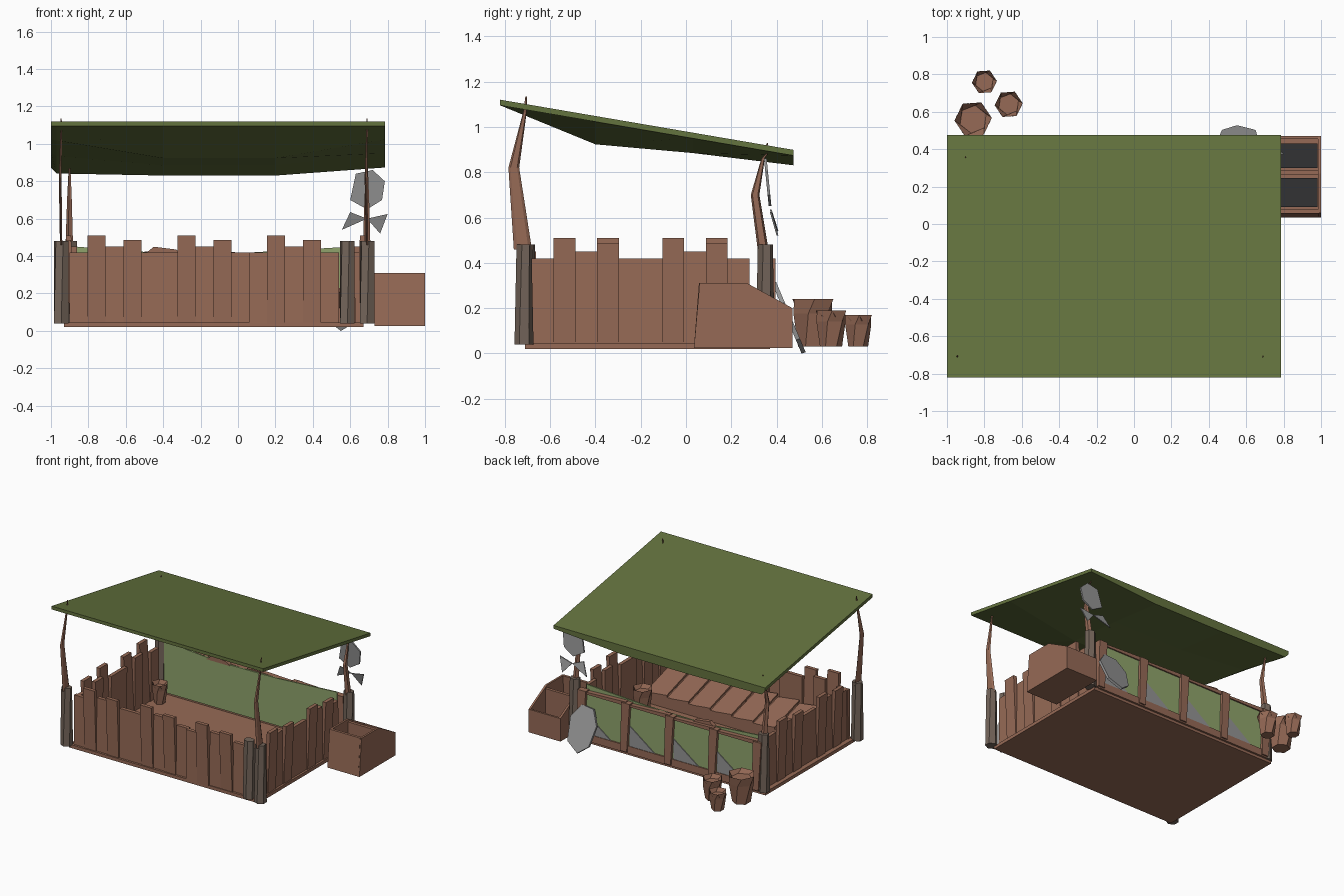
import bpy, bmesh, math
from mathutils import Vector

cube = bpy.data.objects.get("Cube")
if cube:
    bpy.data.objects.remove(cube, do_unlink=True)


def material(name, rgb):
    lin = [(c / 255 / 12.92 if c < 11 else ((c / 255 + 0.055) / 1.055) ** 2.4) for c in rgb]
    m = bpy.data.materials.new(name)
    m.use_nodes = True
    m.diffuse_color = (*lin, 1)
    m.node_tree.nodes["Principled BSDF"].inputs["Base Color"].default_value = (*lin, 1)
    return m


WOOD = material("brown wood", (150, 106, 86))
POST = material("weathered post", (116, 101, 90))
ROOF = material("olive roof", (100, 115, 62))
CLOTH = material("pale green cloth", (144, 164, 108))
STONE = material("grey stone", (148, 148, 148))
DARK = material("dark soil", (50, 50, 52))


def finish(name, bm, mat):
    bmesh.ops.recalc_face_normals(bm, faces=bm.faces)
    mesh = bpy.data.meshes.new(name)
    bm.to_mesh(mesh)
    bm.free()
    mesh.materials.append(mat)
    ob = bpy.data.objects.new(name, mesh)
    bpy.context.collection.objects.link(ob)


def box(bm, lo, hi, top=(0, 0)):
    """Box between two corners, with its top shifted sideways."""
    verts = bmesh.ops.create_cube(bm, size=1)["verts"]
    for v in verts:
        upper = v.co.z > 0
        v.co = Vector([(hi if c > 0 else lo)[i] for i, c in enumerate(v.co)])
        if upper:
            v.co.x += top[0]
            v.co.y += top[1]


def loft(bm, rings, sides, twist=0):
    """Closed skin through rings of (x, y, z, rx, ry)."""
    loops = []
    for k, (x, y, z, rx, ry) in enumerate(rings):
        angles = [math.tau * (i + 0.5) / sides + twist * k for i in range(sides)]
        loops.append([bm.verts.new((x + rx * math.cos(a), y + ry * math.sin(a), z)) for a in angles])
    for a, b in zip(loops, loops[1:]):
        for i in range(sides):
            j = (i + 1) % sides
            bm.faces.new((a[i], a[j], b[j], b[i]))
    bm.faces.new(loops[0])
    bm.faces.new(loops[-1])


def plate(bm, pts, offset):
    """Polygon thickened along an offset."""
    face = bm.faces.new([bm.verts.new(p) for p in pts])
    out = bmesh.ops.extrude_face_region(bm, geom=[face])["geom"]
    bmesh.ops.translate(bm, vec=offset, verts=[g for g in out if isinstance(g, bmesh.types.BMVert)])


# Floor
bm = bmesh.new()
box(bm, (-0.93, -0.71, 0.02), (0.67, 0.37, 0.045))
finish("floor", bm, WOOD)

# Roof: flat sloping top, underside sagging in the middle and at the back
XS, YS = (-1, -0.97, -0.4, 0.2, 0.785), (-0.82, -0.4, 0.03, 0.475)
EDGE, SIDE, MIDDLE = (0.025,) * 4, (0.025, 0.03, 0.04, 0.057), (0.025, 0.125, 0.09, 0.068)
SAGS = (EDGE, SIDE, MIDDLE, MIDDLE, EDGE)
bm = bmesh.new()


def roof_top(y):
    return 1.12 - (y + 0.82) * 0.171


top = [[bm.verts.new((x, y, roof_top(y))) for y in YS] for x in XS]
low = [[bm.verts.new((x, y, roof_top(y) - s)) for y, s in zip(YS, sag)] for x, sag in zip(XS, SAGS)]
for i in range(4):
    for j in range(3):
        for g in (top, low):
            bm.faces.new((g[i][j], g[i + 1][j], g[i + 1][j + 1], g[i][j + 1]))
    for k in (0, 3):
        bm.faces.new((top[i][k], top[i + 1][k], low[i + 1][k], low[i][k]))
for j in range(3):
    for k in (0, 4):
        bm.faces.new((top[k][j], top[k][j + 1], low[k][j + 1], low[k][j]))
finish("roof", bm, ROOF)

# Fences: repeated groups of five uneven planks, standing edge to edge
HEIGHTS = (0.42, 0.51, 0.45, 0.485, 0.42)
PITCH = 0.096


def fence(name, start, groups, along_x, line, outward, heights, skew=0):
    bm = bmesh.new()
    for n in range(5 * groups):
        a = start + n * PITCH
        b = a + PITCH
        k = n % 5
        c = line + outward * (0.006 * (k % 2) + skew * k)
        lean = outward * (0.02 if k % 2 else -0.005)
        if along_x:
            box(bm, (a, c - 0.014, 0.04), (b, c + 0.014, heights[k]), (0, lean))
        else:
            box(bm, (c - 0.014, a, 0.04), (c + 0.014, b, heights[k]), (lean, 0))
    finish(name, bm, WOOD)


fence("front_fence", -0.9, 2, True, -0.68, -1, HEIGHTS)
fence("front_fence_end", 0.06, 1, True, -0.70, -1, HEIGHTS, -0.005)
fence("left_fence", -0.68, 2, False, 0.64, 1, HEIGHTS)
fence("right_fence", -0.68, 2, False, -0.88, -1, HEIGHTS[::-1])

# Low bench of tilted slats behind the front fence
bm = bmesh.new()
box(bm, (-0.86, -0.38, 0.04), (0.6, -0.36, 0.13))
for n in range(8):
    a = -0.86 + 0.182 * n
    plate(bm, [(a, -0.36, 0.13), (a + 0.182, -0.36, 0.11), (a + 0.182, -0.66, 0.2), (a, -0.66, 0.225)],
          (0, 0, 0.015))
finish("slatted_bench", bm, WOOD)

# Corner posts
POSTS = {"front_right_post": (-0.945, -0.715), "front_left_post": (0.69, -0.715),
         "gate_post": (0.585, -0.70), "back_left_post": (0.69, 0.35), "back_right_post": (-0.9, 0.35)}
for name, (x, y) in POSTS.items():
    bm = bmesh.new()
    loft(bm, [(x, y, 0.04, 0.045, 0.042), (x, y, 0.48, 0.04, 0.034)], 6, 0.25)
    finish(name, bm, POST)

# Bent poles that carry the roof
for name, x in (("front_right_pole", -0.945), ("front_left_pole", 0.69)):
    bm = bmesh.new()
    loft(bm, [(x, -0.72, 0.46, 0.007, 0.042), (x - 0.005, -0.76, 0.82, 0.008, 0.025),
              (x, -0.71, 1.07, 0.005, 0.008), (x, -0.705, 1.135, 0.003, 0.004)], 5)
    finish(name, bm, WOOD)
for name, x, tip in (("back_right_pole", -0.9, 0.93), ("back_left_pole", 0.69, 0.885)):
    bm = bmesh.new()
    loft(bm, [(x, 0.34, 0.46, 0.022, 0.025), (x, 0.305, 0.7, 0.014, 0.02),
              (x, 0.34, 0.86, 0.006, 0.008), (x, 0.36, tip, 0.003, 0.003)], 5)
    finish(name, bm, WOOD)

# Back wall: frame with wedge uprights, cloth panels and grey lower corners
frame, cloth, corner = bmesh.new(), bmesh.new(), bmesh.new()
box(frame, (-0.88, 0.345, 0.04), (0.63, 0.385, 0.095))
for n in range(5):
    x = -0.865 + 0.37 * n
    plate(frame, [(x - 0.02, 0.35, 0.05), (x + 0.035, 0.35, 0.05),
                  (x + 0.025, 0.35, 0.42), (x - 0.045, 0.35, 0.42)], (0, 0.045, 0))
for n in range(4):
    c = -0.68 + 0.37 * n
    plate(frame, [(c - 0.19, 0.35, 0.395), (c + 0.19, 0.35, 0.395),
                  (c + 0.19, 0.35, 0.41), (c - 0.19, 0.35, 0.425)], (0, 0.035, 0))
    box(cloth, (c - 0.16, 0.36, 0.09), (c + 0.16, 0.375, 0.4))
    plate(corner, [(c + 0.15, 0.375, 0.095), (c - 0.06, 0.375, 0.095), (c + 0.15, 0.375, 0.25)], (0, 0.006, 0))
for a, b, za, zb in ((-0.86, -0.4, 0.45, 0.415), (-0.4, 0.08, 0.415, 0.42), (0.08, 0.6, 0.42, 0.45)):
    plate(cloth, [(a, 0.335, 0.06), (b, 0.335, 0.06), (b, 0.335, zb), (a, 0.335, za)], (0, 0.01, 0))
plate(frame, [(-0.5, 0.33, 0.41), (-0.3, 0.33, 0.41), (-0.33, 0.33, 0.435), (-0.45, 0.33, 0.45)], (0, 0.03, 0))
finish("back_frame", frame, WOOD)
finish("back_cloth", cloth, CLOTH)
finish("back_grey_corners", corner, STONE)

# Feed crate with a sloping rim and two compartments
bm = bmesh.new()
profile = [(0.035, 0.025), (0.06, 0.31), (0.27, 0.31), (0.47, 0.2), (0.47, 0.025)]
for x in (0.73, 0.985):
    plate(bm, [(x, y, z) for y, z in profile], (0.015, 0, 0))
box(bm, (0.74, 0.035, 0.025), (0.99, 0.055, 0.31), (0, 0.022))
box(bm, (0.74, 0.455, 0.025), (0.99, 0.47, 0.2))
box(bm, (0.74, 0.262, 0.03), (0.99, 0.285, 0.29))
box(bm, (0.74, 0.04, 0.025), (0.99, 0.46, 0.05))
finish("crate", bm, WOOD)
bm = bmesh.new()
for lo, hi in ((0.09, 0.245), (0.3, 0.43)):
    box(bm, (0.75, lo, 0.045), (0.98, hi, 0.075))
finish("crate_soil", bm, DARK)

# Tapered pots outside and inside
POTS = [(-0.86, 0.56, 0.03, 0.24, 0.1), (-0.67, 0.64, 0.03, 0.19, 0.075), (-0.8, 0.76, 0.03, 0.17, 0.067),
        (-0.8, 0.2, 0.05, 0.2, 0.06), (0.52, -0.22, 0.05, 0.23, 0.075)]
for n, (x, y, z0, z1, r) in enumerate(POTS):
    bm = bmesh.new()
    loft(bm, [(x, y, z0, r * 0.65, r * 0.65), (x, y, z0 + (z1 - z0) * 0.7, r * 0.9, r * 0.9),
              (x, y, z1, r, r), (x, y, z1 - 0.03, r * 0.75, r * 0.75)], 6, 0.3)
    finish(f"pot_{n + 1}", bm, WOOD)

# Wind vane: round shield above two blades
bm = bmesh.new()
shield = [(0.6, 0.7), (0.63, 0.84), (0.72, 0.86), (0.785, 0.8), (0.77, 0.7), (0.69, 0.65)]
plate(bm, [(x, 0.365 - (z - 0.65) * 0.1, z) for x, z in shield], (0, 0.012, 0))
plate(bm, [(0.69, 0.38, 0.6), (0.555, 0.4, 0.54), (0.6, 0.37, 0.635)], (0, 0.008, 0))
plate(bm, [(0.69, 0.38, 0.6), (0.8, 0.37, 0.625), (0.76, 0.4, 0.52)], (0, 0.008, 0))
finish("wind_vane", bm, STONE)

# Stone slab leaning on the back wall
bm = bmesh.new()
slab = [(0.55, 0.0), (0.65, 0.06), (0.67, 0.22), (0.6, 0.31), (0.5, 0.3), (0.445, 0.2), (0.47, 0.06)]
plate(bm, [(x, 0.51 - z * 0.42, z) for x, z in slab], (0, 0.018, 0.006))
finish("leaning_slab", bm, STONE)
